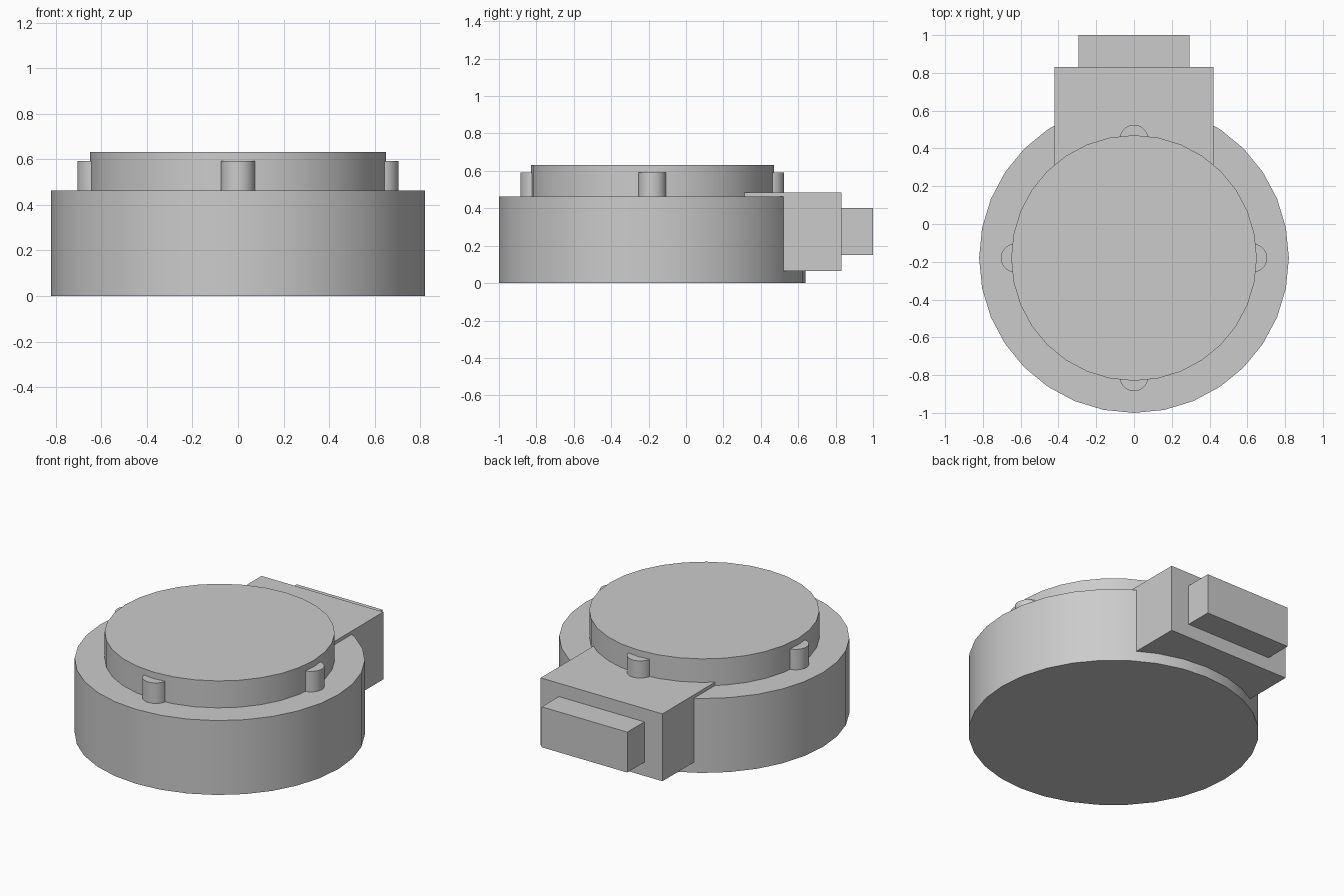
import bpy
from math import cos, sin, pi, radians

cube = bpy.data.objects.get("Cube")
if cube:
    bpy.data.objects.remove(cube, do_unlink=True)

grey = bpy.data.materials.new("light_grey")
grey.use_nodes = True
colour = (0.6, 0.6, 0.6, 1)
grey.diffuse_color = colour
grey.node_tree.nodes["Principled BSDF"].inputs["Base Color"].default_value = colour

CENTRE_Y = -0.18


def drum(name, x, y, radius, z0, z1, sides=32):
    bpy.ops.mesh.primitive_cylinder_add(vertices=sides, radius=radius, depth=z1 - z0,
                                        location=(x, y, (z0 + z1) / 2))
    ob = bpy.context.object
    ob.name = name
    ob.data.materials.append(grey)
    bpy.ops.object.shade_smooth_by_angle(angle=radians(30))


def box(name, half_x, y0, y1, z0, z1):
    bpy.ops.mesh.primitive_cube_add(size=1, location=(0, (y0 + y1) / 2, (z0 + z1) / 2))
    ob = bpy.context.object
    ob.name = name
    ob.scale = (2 * half_x, y1 - y0, z1 - z0)
    bpy.ops.object.transform_apply(location=False, rotation=False, scale=True)
    ob.data.materials.append(grey)


# Round body with a raised cap
drum("body", 0, CENTRE_Y, 0.82, 0, 0.464)
drum("cap", 0, CENTRE_Y, 0.65, 0.464, 0.632)

# Four locating studs around the cap
for i, side in enumerate(("left", "back", "right", "front")):
    a = i * pi / 2
    drum(f"stud_{side}", 0.63 * cos(a), CENTRE_Y + 0.63 * sin(a), 0.075, 0.464, 0.592)

# Connector housing and plug at the back
box("connector_housing", 0.42, 0.2, 0.832, 0.065, 0.485)
box("connector_plug", 0.295, 0.832, 1.0, 0.15, 0.402)
